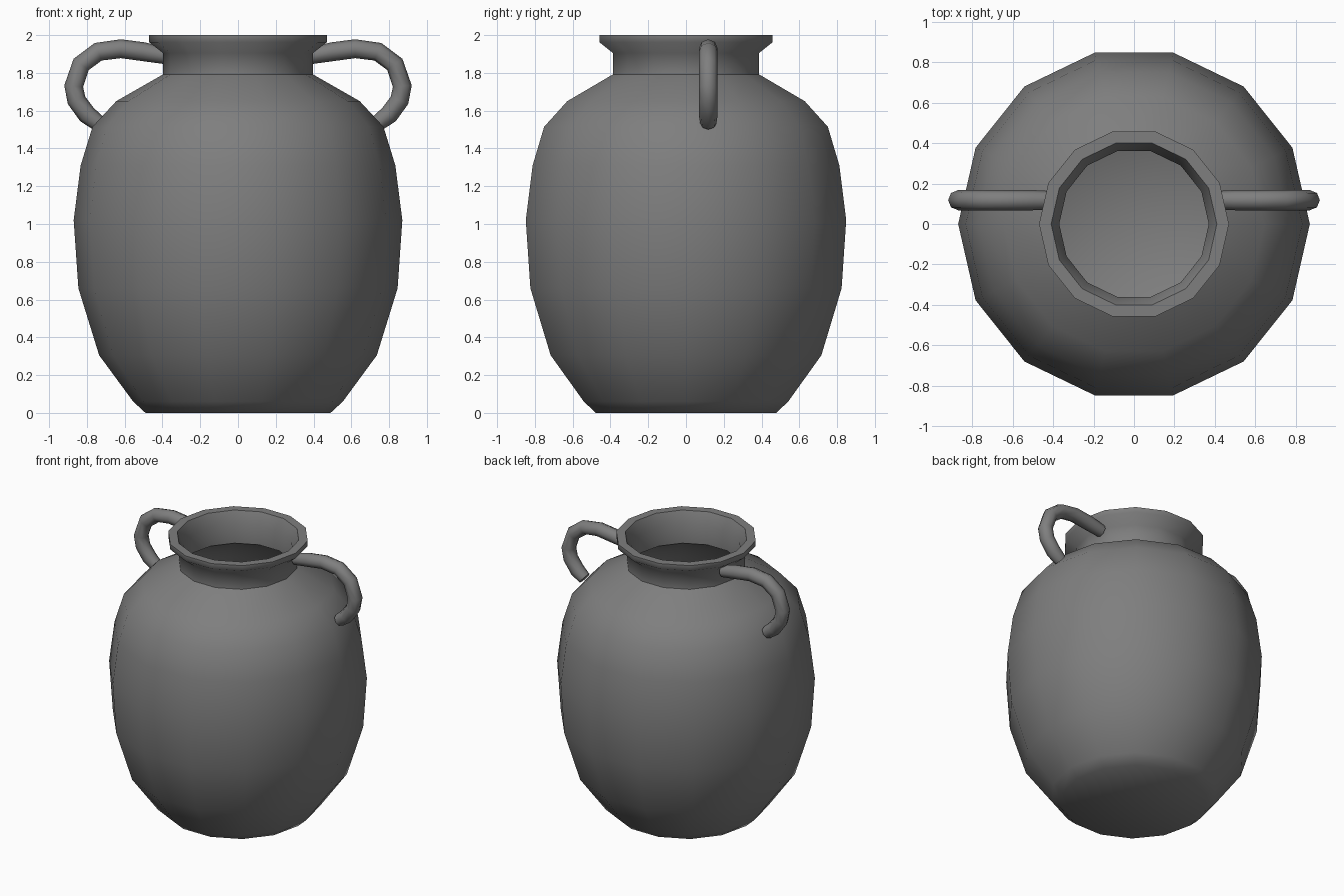
import bpy
import bmesh
from math import radians
from mathutils import Vector

cube = bpy.data.objects.get("Cube")
if cube:
    bpy.data.objects.remove(cube, do_unlink=True)

SIDES = 14

# One grey clay colour
clay = bpy.data.materials.new("grey_clay")
clay.use_nodes = True
grey = (0.21, 0.21, 0.21, 1)
clay.diffuse_color = grey
clay.node_tree.nodes["Principled BSDF"].inputs["Base Color"].default_value = grey


def finish(obj, angle):
    bpy.ops.object.select_all(action="DESELECT")
    obj.select_set(True)
    bpy.context.view_layer.objects.active = obj
    bpy.ops.object.shade_smooth_by_angle(angle=radians(angle))


def lathe(name, profile):
    bm = bmesh.new()
    verts = [bm.verts.new((r, 0, z)) for r, z in profile]
    edges = [bm.edges.new(pair) for pair in zip(verts, verts[1:])]
    bmesh.ops.spin(bm, geom=verts + edges, cent=(0, 0, 0), axis=(0, 0, 1),
                   angle=radians(360), steps=SIDES)
    bmesh.ops.remove_doubles(bm, verts=bm.verts, dist=0.0005)
    bmesh.ops.recalc_face_normals(bm, faces=bm.faces)
    mesh = bpy.data.meshes.new(name)
    bm.to_mesh(mesh)
    bm.free()
    mesh.materials.append(clay)
    obj = bpy.data.objects.new(name, mesh)
    bpy.context.collection.objects.link(obj)
    finish(obj, 57)


def handle(name, side, path, thickness):
    curve = bpy.data.curves.new(name, "CURVE")
    curve.dimensions = "3D"
    curve.bevel_depth = thickness
    curve.bevel_resolution = 2
    curve.use_fill_caps = True
    spline = curve.splines.new("POLY")
    spline.points.add(len(path) - 1)
    for i, (x, z) in enumerate(path):
        spline.points[i].co = (side * x, 0.118, z, 1)
        # Slightly thinner ends
        spline.points[i].radius = 0.87 if i in (0, len(path) - 1) else 1
    curve.materials.append(clay)
    obj = bpy.data.objects.new(name, curve)
    bpy.context.collection.objects.link(obj)
    bpy.ops.object.select_all(action="DESELECT")
    obj.select_set(True)
    bpy.context.view_layer.objects.active = obj
    bpy.ops.object.convert(target="MESH")
    obj = bpy.context.view_layer.objects.active
    bm = bmesh.new()
    bm.from_mesh(obj.data)
    bmesh.ops.remove_doubles(bm, verts=bm.verts, dist=0.0005)
    bmesh.ops.recalc_face_normals(bm, faces=bm.faces)
    bm.to_mesh(obj.data)
    bm.free()
    finish(obj, 57)


# Hollow jar: outside from the base up to the rim, then the inside back down
outside = [(0, 0), (0.49, 0), (0.555, 0.06), (0.735, 0.305), (0.845, 0.66),
           (0.87, 1.02), (0.833, 1.31), (0.77, 1.515), (0.645, 1.65),
           (0.397, 1.792), (0.397, 1.905), (0.47, 1.962), (0.47, 2)]
inside = [(0.41, 2), (0.37, 1.91), (0.37, 1.775), (0.63, 1.625), (0.74, 1.5),
          (0.80, 1.3), (0.835, 1.02), (0.81, 0.67), (0.705, 0.325),
          (0.535, 0.095), (0.475, 0.04), (0, 0.04)]
lathe("jar", outside + inside)

# Pair of looped handles from neck to shoulder
loop = [(0.385, 1.89), (0.5, 1.912), (0.62, 1.928), (0.74, 1.912),
        (0.83, 1.845), (0.87, 1.73), (0.855, 1.655), (0.8, 1.58), (0.742, 1.535)]
handle("left_handle", 1, loop, 0.05)
handle("right_handle", -1, loop, 0.05)
